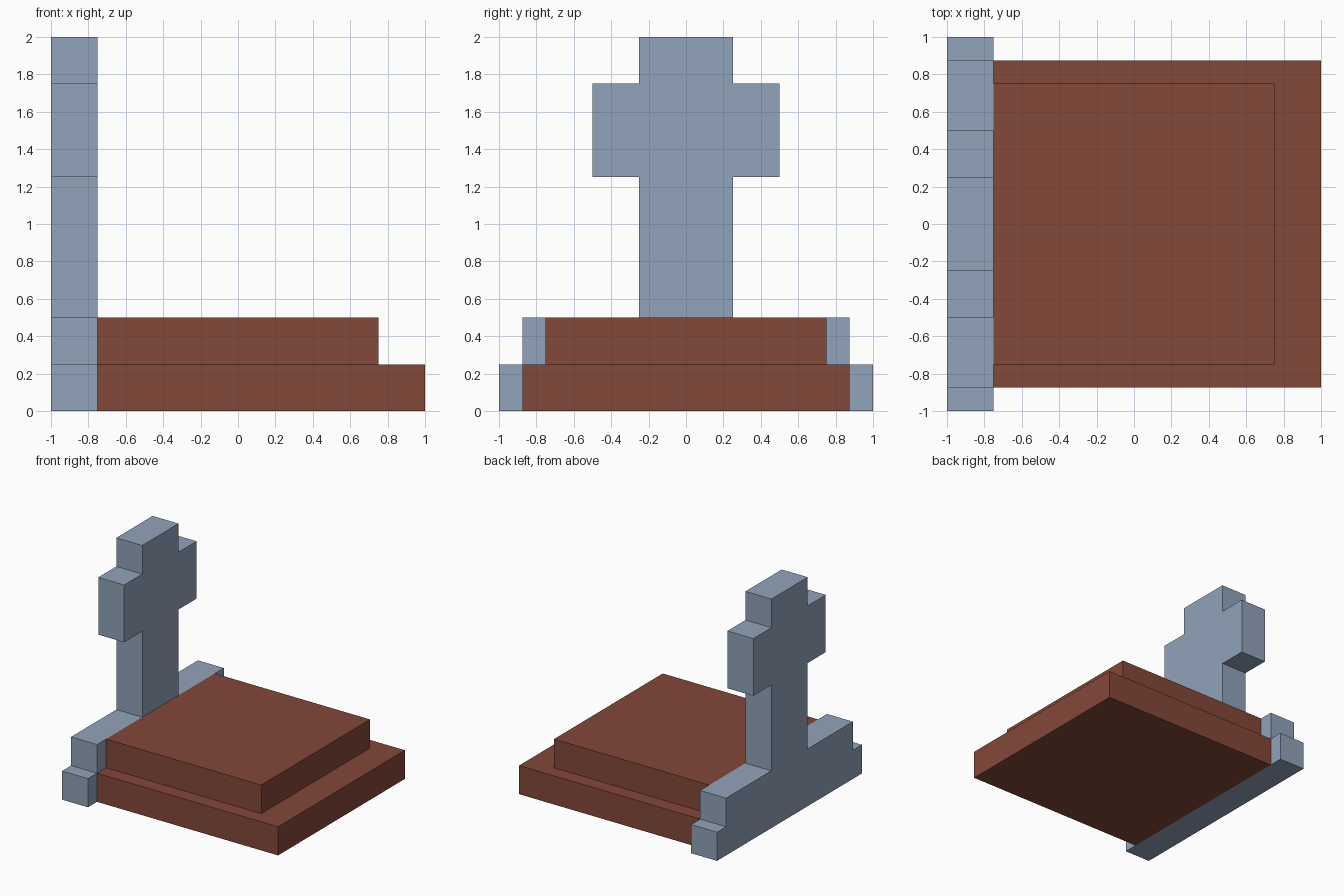
import bpy, bmesh

if "Cube" in bpy.data.objects:
    bpy.data.objects.remove(bpy.data.objects["Cube"])


def material(name, rgb):
    m = bpy.data.materials.new(name)
    m.diffuse_color = (*rgb, 1.0)
    m.use_nodes = True
    m.node_tree.nodes["Principled BSDF"].inputs["Base Color"].default_value = m.diffuse_color
    return m


def extrude_profile(name, points, vec, mat):
    """Extrude a flat closed outline along vec into a solid."""
    bm = bmesh.new()
    face = bm.faces.new([bm.verts.new(p) for p in points])
    ext = bmesh.ops.extrude_face_region(bm, geom=[face], use_keep_orig=True)
    top = [g for g in ext["geom"] if isinstance(g, bmesh.types.BMVert)]
    bmesh.ops.translate(bm, verts=top, vec=vec)
    bmesh.ops.recalc_face_normals(bm, faces=bm.faces[:])
    me = bpy.data.meshes.new(name)
    bm.to_mesh(me)
    bm.free()
    me.materials.append(mat)
    ob = bpy.data.objects.new(name, me)
    bpy.context.collection.objects.link(ob)
    return ob


stone = material("grey_blue_stone", (0.283, 0.366, 0.491))
earth = material("brown_earth", (0.227, 0.065, 0.041))

BACK, INNER = -1.0, -0.75

# Cross headstone with stepped foot: half outline (y, z), mirrored
half = [(1.0, 0.0), (1.0, 0.25), (0.875, 0.25), (0.875, 0.5), (0.25, 0.5),
        (0.25, 1.25), (0.5, 1.25), (0.5, 1.75), (0.25, 1.75), (0.25, 2.0)]
outline = half + [(-y, z) for y, z in reversed(half)]
extrude_profile("cross_headstone", [(BACK, y, z) for y, z in outline],
                (INNER - BACK, 0, 0), stone)

# Two earth tiers in front of the stone: half width, far edge, base height
for name, w, far, z in (("lower_mound", 0.875, 1.0, 0.0),
                        ("upper_mound", 0.75, 0.75, 0.25)):
    extrude_profile(name, [(INNER, -w, z), (far, -w, z), (far, w, z), (INNER, w, z)],
                    (0, 0, 0.25), earth)
